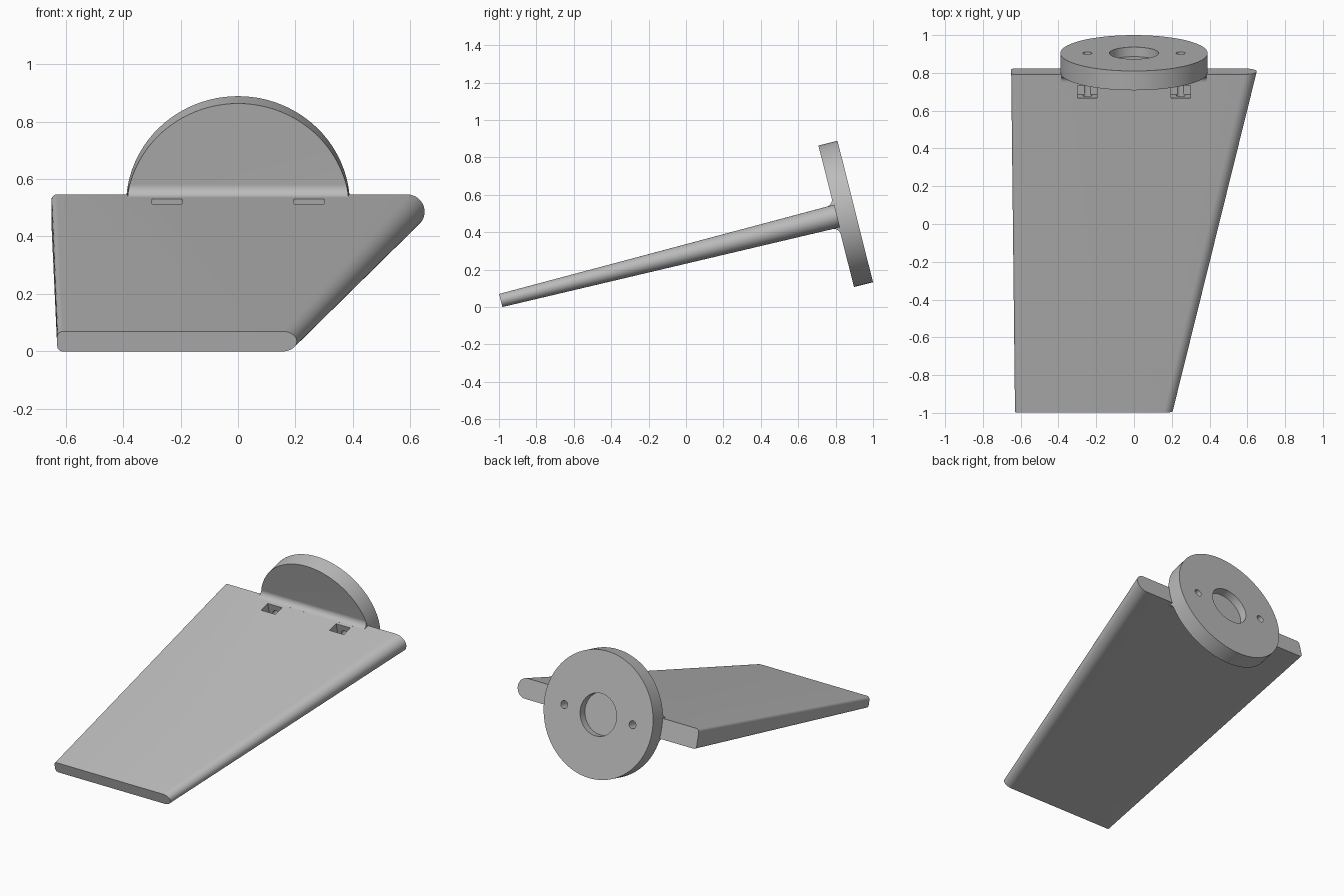
import bpy, bmesh, math
from mathutils import Matrix, Vector

cube = bpy.data.objects.get("Cube")
if cube:
    bpy.data.objects.remove(cube, do_unlink=True)

RADIUS, THICK = 0.39, 0.105      # mounting disc
SPAN = 1.849                     # blade length from disc face to tip
ROOT_HALF, TIP_HALF = 0.0625, 0.036
TILT = math.radians(14.1)

grey = bpy.data.materials.new("plain grey")
grey.use_nodes = True
colour = (0.5, 0.5, 0.5, 1)
grey.diffuse_color = colour
grey.node_tree.nodes["Principled BSDF"].inputs["Base Color"].default_value = colour


def finish(name, bm):
    bmesh.ops.recalc_face_normals(bm, faces=bm.faces)
    mesh = bpy.data.meshes.new(name)
    bm.to_mesh(mesh)
    bm.free()
    mesh.materials.append(grey)
    ob = bpy.data.objects.new(name, mesh)
    bpy.context.collection.objects.link(ob)
    return ob


def loft(name, ring_a, ring_b):
    """Solid between two matching rings of points."""
    bm = bmesh.new()
    a = [bm.verts.new(p) for p in ring_a]
    b = [bm.verts.new(p) for p in ring_b]
    n = len(a)
    for i in range(n):
        j = (i + 1) % n
        bm.faces.new((a[i], a[j], b[j], b[i]))
    bm.faces.new(a)
    bm.faces.new(b)
    return finish(name, bm)


def cylinder(name, radius, y0, y1, x=0, segments=96):
    """Cylinder lying along y."""
    angles = [math.tau * i / segments for i in range(segments)]
    ring = [(x + radius * math.cos(t), radius * math.sin(t)) for t in angles]
    return loft(name, [(u, y0, w) for u, w in ring], [(u, y1, w) for u, w in ring])


def box(name, x0, x1, y0, y1, z0, z1):
    ring = [(x0, z0), (x1, z0), (x1, z1), (x0, z1)]
    return loft(name, [(x, y0, z) for x, z in ring], [(x, y1, z) for x, z in ring])


def combine(target, other, operation):
    """Apply a boolean and discard the helper."""
    other.hide_render = True
    mod = target.modifiers.new("combine", "BOOLEAN")
    mod.operation, mod.object, mod.solver = operation, other, "EXACT"
    bpy.context.view_layer.update()
    graph = bpy.context.evaluated_depsgraph_get()
    mesh = bpy.data.meshes.new_from_object(target.evaluated_get(graph))
    target.modifiers.clear()
    target.data = mesh
    bpy.data.objects.remove(other, do_unlink=True)


def section(left, right, half, nose, y):
    """Blade section: round nose on +x, softened corners on -x."""
    pts = []
    for i in range(25):
        t = -math.pi / 2 + math.pi * i / 24
        pts.append((right - nose + nose * math.cos(t), y, half * math.sin(t)))
    r = 0.02
    for start, cz in ((math.pi / 2, half - r), (math.pi, r - half)):
        for i in range(7):
            t = start + math.pi / 2 * i / 6
            pts.append((left + r + r * math.cos(t), y, cz + r * math.sin(t)))
    return pts


# Tapered blade
fin = loft("fin_with_mounting_disc",
           section(-0.65, 0.65, ROOT_HALF, 0.0625, 0.005),
           section(-0.63, 0.205, TIP_HALF, 0.05, -SPAN))

# Round mounting disc
combine(fin, cylinder("disc", RADIUS, 0, THICK), "UNION")

# Concave fillets above and below the blade, trimmed to the disc outline
FILLET = 0.037
for side in (1, -1):
    profile = [(0.03, 0.03), (-FILLET, 0.03)]
    for i in range(13):
        t = math.pi / 2 * i / 12
        profile.append((-FILLET + FILLET * math.sin(t),
                        ROOT_HALF - 0.0005 + FILLET * (1 - math.cos(t))))
    profile.append((0.03, ROOT_HALF + FILLET))
    fillet = loft("fillet", [(-0.5, y, side * z) for y, z in profile],
                  [(0.5, y, side * z) for y, z in profile])
    combine(fillet, cylinder("trim", RADIUS - 0.0005, -0.2, 0.02), "INTERSECT")
    combine(fin, fillet, "UNION")

# Central blind recess in the back of the disc
combine(fin, cylinder("recess", 0.13, THICK - 0.052, THICK + 0.1), "DIFFERENCE")

# Nut pockets in the top of the blade and bolt holes leading to them
for side in (1, -1):
    x = side * 0.247
    combine(fin, box("pocket", x - 0.052, x + 0.052, -0.126, -0.056, -0.018, 0.2), "DIFFERENCE")
    combine(fin, cylinder("bolt_hole", 0.024, -0.146, THICK + 0.1, x, 32), "DIFFERENCE")

# Tilt the finished part so the blade rests on its tip
fin.data.transform(Matrix.Translation(Vector((0, 0.803, 0.485))) @ Matrix.Rotation(TILT, 4, "X"))
bpy.ops.object.select_all(action="DESELECT")
fin.select_set(True)
bpy.context.view_layer.objects.active = fin
bpy.ops.object.shade_smooth_by_angle(angle=math.radians(30))
